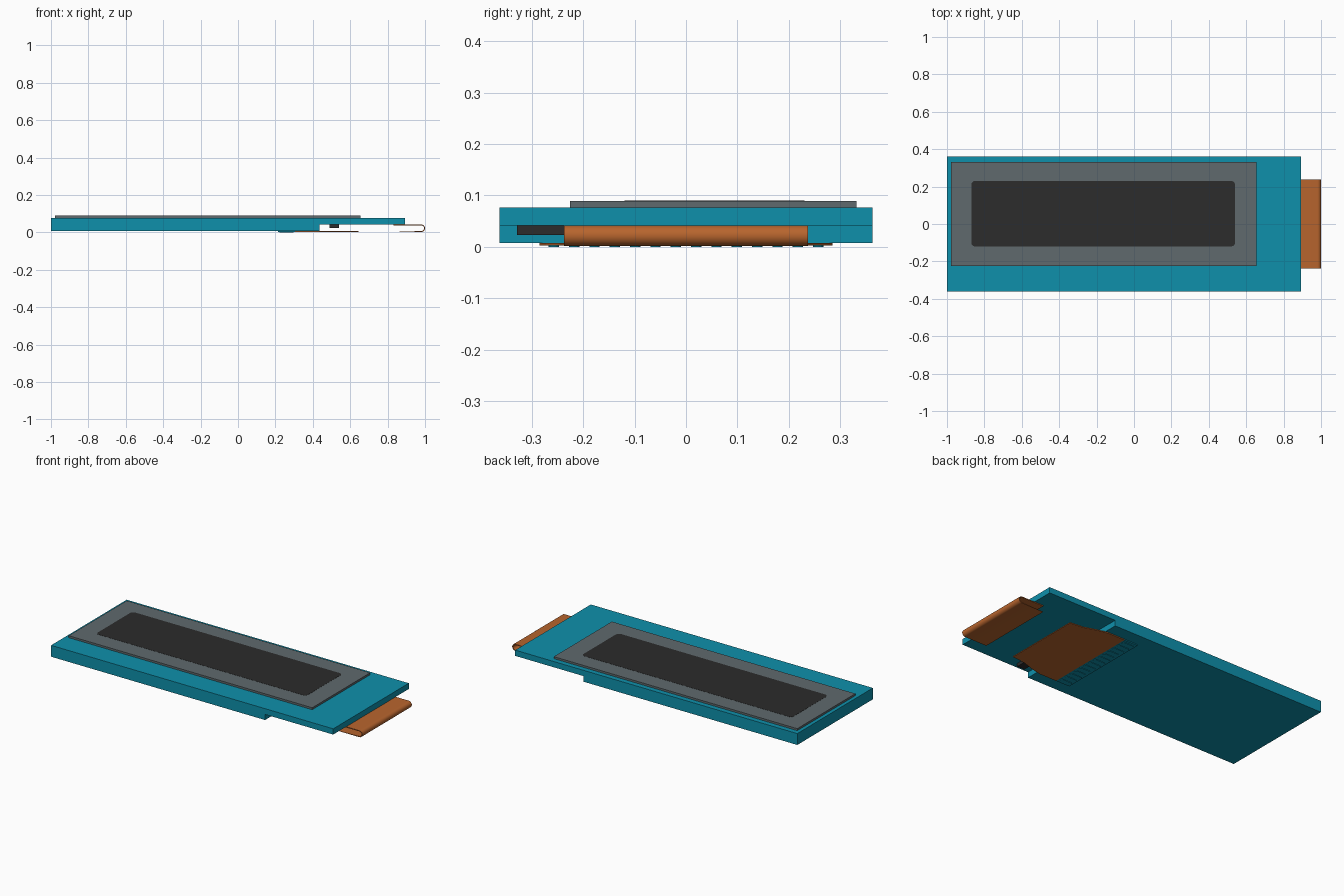
import bpy, bmesh, math
from mathutils import Vector

cube = bpy.data.objects.get("Cube")
if cube:
    bpy.data.objects.remove(cube, do_unlink=True)


def material(name, rgb):
    m = bpy.data.materials.new(name)
    m.use_nodes = True
    m.diffuse_color = (*rgb, 1)
    bsdf = next(n for n in m.node_tree.nodes if n.type == 'BSDF_PRINCIPLED')
    bsdf.inputs["Base Color"].default_value = (*rgb, 1)
    return m


teal = material("teal", (0.0045, 0.28, 0.41))
orange = material("copper orange", (0.48, 0.13, 0.027))
grey = material("glass grey", (0.115, 0.142, 0.153))
dark = material("dark grey", (0.025, 0.025, 0.025))


def extrude(name, outline, offset, mat):
    """Closed outline of 3D points, extruded by an offset vector."""
    bm = bmesh.new()
    face = bm.faces.new([bm.verts.new(p) for p in outline])
    res = bmesh.ops.extrude_face_region(bm, geom=[face])
    verts = [g for g in res["geom"] if isinstance(g, bmesh.types.BMVert)]
    bmesh.ops.translate(bm, verts=verts, vec=Vector(offset))
    bmesh.ops.recalc_face_normals(bm, faces=bm.faces)
    mesh = bpy.data.meshes.new(name)
    bm.to_mesh(mesh)
    bm.free()
    mesh.materials.append(mat)
    ob = bpy.data.objects.new(name, mesh)
    bpy.context.collection.objects.link(ob)
    return ob


def slab(name, outline, z0, z1, mat):
    return extrude(name, [(x, y, z0) for x, y in outline], (0, 0, z1 - z0), mat)


def rect(x0, x1, y0, y1):
    return [(x0, y0), (x1, y0), (x1, y1), (x0, y1)]


def round_rect(x0, x1, y0, y1, r, steps=4):
    pts = []
    corners = [(x1 - r, y1 - r), (x0 + r, y1 - r), (x0 + r, y0 + r), (x1 - r, y0 + r)]
    for i, (cx, cy) in enumerate(corners):
        for k in range(steps + 1):
            a = math.pi / 2 * (i + k / steps)
            pts.append((cx + r * math.cos(a), cy + r * math.sin(a)))
    return pts


# Two-layer body, the upper layer overhanging on one end
slab("lower_body", rect(-1, 0.435, -0.362, 0.362), 0.008, 0.042, teal)
slab("upper_body", rect(-1, 0.892, -0.362, 0.362), 0.042, 0.077, teal)

# Glass with the dark active area on it
slab("glass_plate", rect(-0.978, 0.655, -0.225, 0.331), 0.077, 0.089, grey)
slab("active_area", round_rect(-0.87, 0.54, -0.12, 0.23, 0.02), 0.089, 0.0898, dark)

# Driver chip under the overhang
slab("driver_chip", rect(0.49, 0.54, -0.328, 0.2), 0.023, 0.042, dark)

# Ribbon folded back under itself: outer half circle, then inner one
T, R, CZ, START = 0.005, 0.02, 0.022, 0.832
profile = [(START, CZ + R)]
for radius, sign in ((R, 1), (R - T, -1)):
    for k in range(13):
        a = sign * (math.pi / 2 - math.pi * k / 12)
        profile.append((1 - R + radius * math.cos(a), CZ + radius * math.sin(a)))
    profile.append((START, CZ - sign * radius))
profile.append((START, CZ + R - T))
# Remove the doubled closing point
profile.pop()
ribbon = extrude("folded_ribbon", [(x, -0.237, z) for x, z in profile], (0, 0.474, 0), orange)
bpy.context.view_layer.objects.active = ribbon
ribbon.select_set(True)
bpy.ops.object.shade_smooth_by_angle(angle=math.radians(35))
ribbon.select_set(False)

# Ribbon tail flaring out towards its soldered end
half = [(0.645, 0.237), (0.56, 0.246), (0.48, 0.272), (0.42, 0.285), (0.305, 0.285)]
slab("ribbon_tail", half + [(x, -y) for x, y in reversed(half)], 0.0025, 0.008, orange)

# Solder strip with a row of contact pads
slab("solder_strip", rect(0.213, 0.305, -0.285, 0.285), 0.0025, 0.008, teal)
COUNT, PITCH = 14, 0.0395
for i in range(COUNT):
    y = (i - (COUNT - 1) / 2) * PITCH
    slab(f"contact_pad_{i + 1}", round_rect(0.222, 0.298, y - 0.01, y + 0.01, 0.009, 3),
         0.0, 0.0025, teal)
